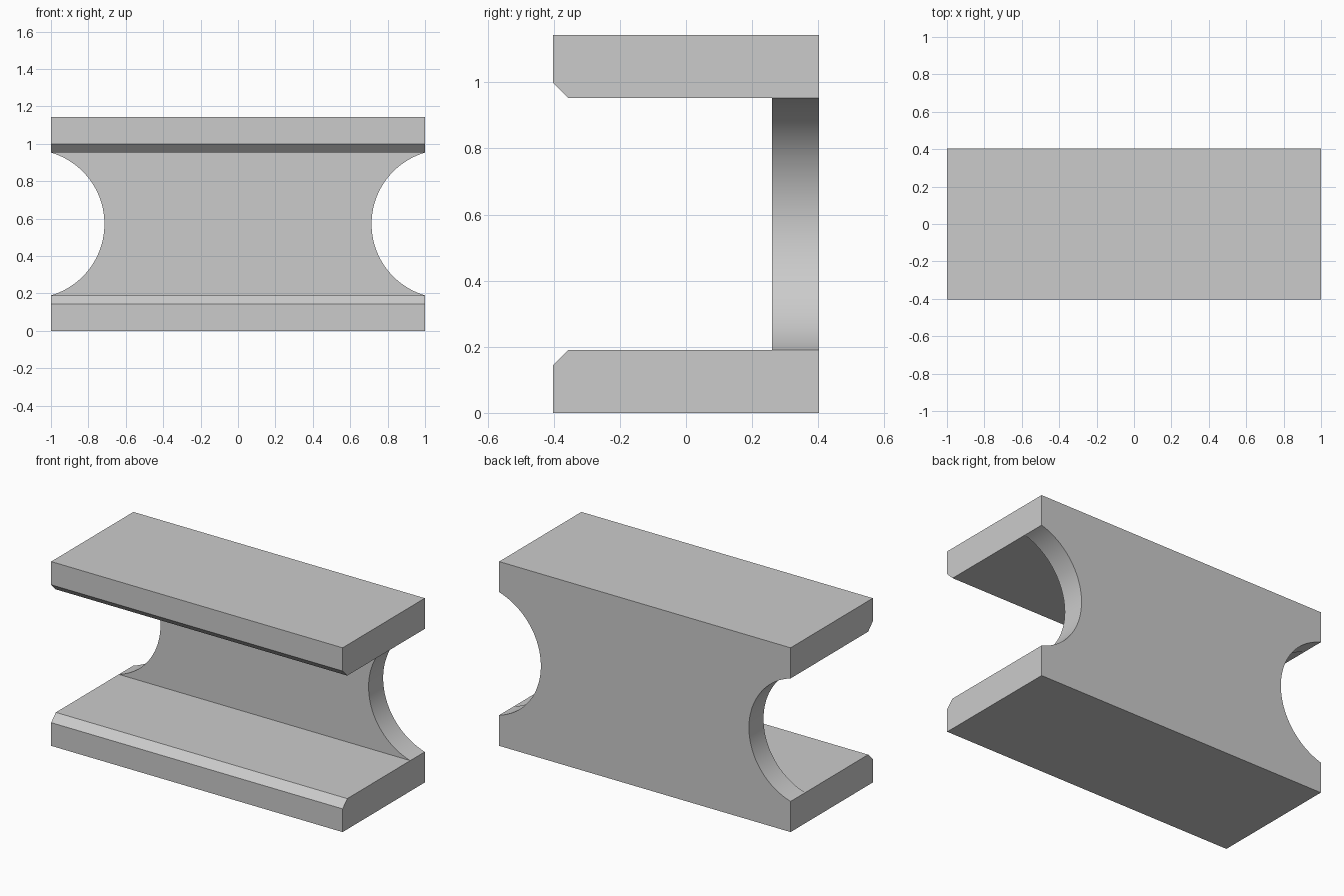
import bpy
import bmesh
import math
from mathutils import Vector

cube = bpy.data.objects.get("Cube")
if cube:
    bpy.data.objects.remove(cube, do_unlink=True)

# Overall dimensions
HALF_LENGTH = 1.0
HEIGHT = 1.143
DEPTH = 0.403        # half depth
FLANGE = 0.19        # flange thickness
CHAMFER = 0.046
WEB_FRONT = 0.26
NOTCH = 0.286        # depth of the round end cut-outs
ARC_STEPS = 48

# Single grey material
grey = bpy.data.materials.new("plain_grey")
grey.use_nodes = True
colour = (0.6, 0.6, 0.6, 1.0)
grey.diffuse_color = colour
grey.node_tree.nodes["Principled BSDF"].inputs["Base Color"].default_value = colour


def prism(name, outline, sweep):
    """Extrude a closed outline of 3D points along a vector."""
    bm = bmesh.new()
    face = bm.faces.new([bm.verts.new(p) for p in outline])
    result = bmesh.ops.extrude_face_region(bm, geom=[face], use_keep_orig=True)
    moved = [v for v in result["geom"] if isinstance(v, bmesh.types.BMVert)]
    bmesh.ops.translate(bm, verts=moved, vec=Vector(sweep))
    bmesh.ops.recalc_face_normals(bm, faces=bm.faces)
    mesh = bpy.data.meshes.new(name)
    bm.to_mesh(mesh)
    bm.free()
    mesh.materials.append(grey)
    obj = bpy.data.objects.new(name, mesh)
    bpy.context.collection.objects.link(obj)
    return obj


# Flanges: chamfered along the inner front edge, mirrored top to bottom
profile = [(-DEPTH, 0), (DEPTH, 0), (DEPTH, FLANGE),
           (-DEPTH + CHAMFER, FLANGE), (-DEPTH, FLANGE - CHAMFER)]
length = (2 * HALF_LENGTH, 0, 0)
prism("bottom_flange", [(-HALF_LENGTH, y, z) for y, z in profile], length)
prism("top_flange", [(-HALF_LENGTH, y, HEIGHT - z) for y, z in profile], length)

# Web: back plate with a circular arc cut into each end
half_gap = HEIGHT / 2 - FLANGE
radius = (half_gap ** 2 + NOTCH ** 2) / (2 * NOTCH)
centre = HALF_LENGTH - NOTCH + radius
sweep_angle = math.asin(half_gap / radius)
right_arc = []
for i in range(ARC_STEPS + 1):
    a = sweep_angle * (2 * i / ARC_STEPS - 1)
    right_arc.append((centre - radius * math.cos(a),
                      HEIGHT / 2 + radius * math.sin(a)))
outline = right_arc + [(-x, z) for x, z in reversed(right_arc)]
web = prism("web", [(x, WEB_FRONT, z) for x, z in outline],
            (0, DEPTH - WEB_FRONT, 0))

# Smooth the curved ends, keep the rims sharp
bpy.ops.object.select_all(action="DESELECT")
web.select_set(True)
bpy.context.view_layer.objects.active = web
bpy.ops.object.shade_smooth_by_angle(angle=math.radians(30))
